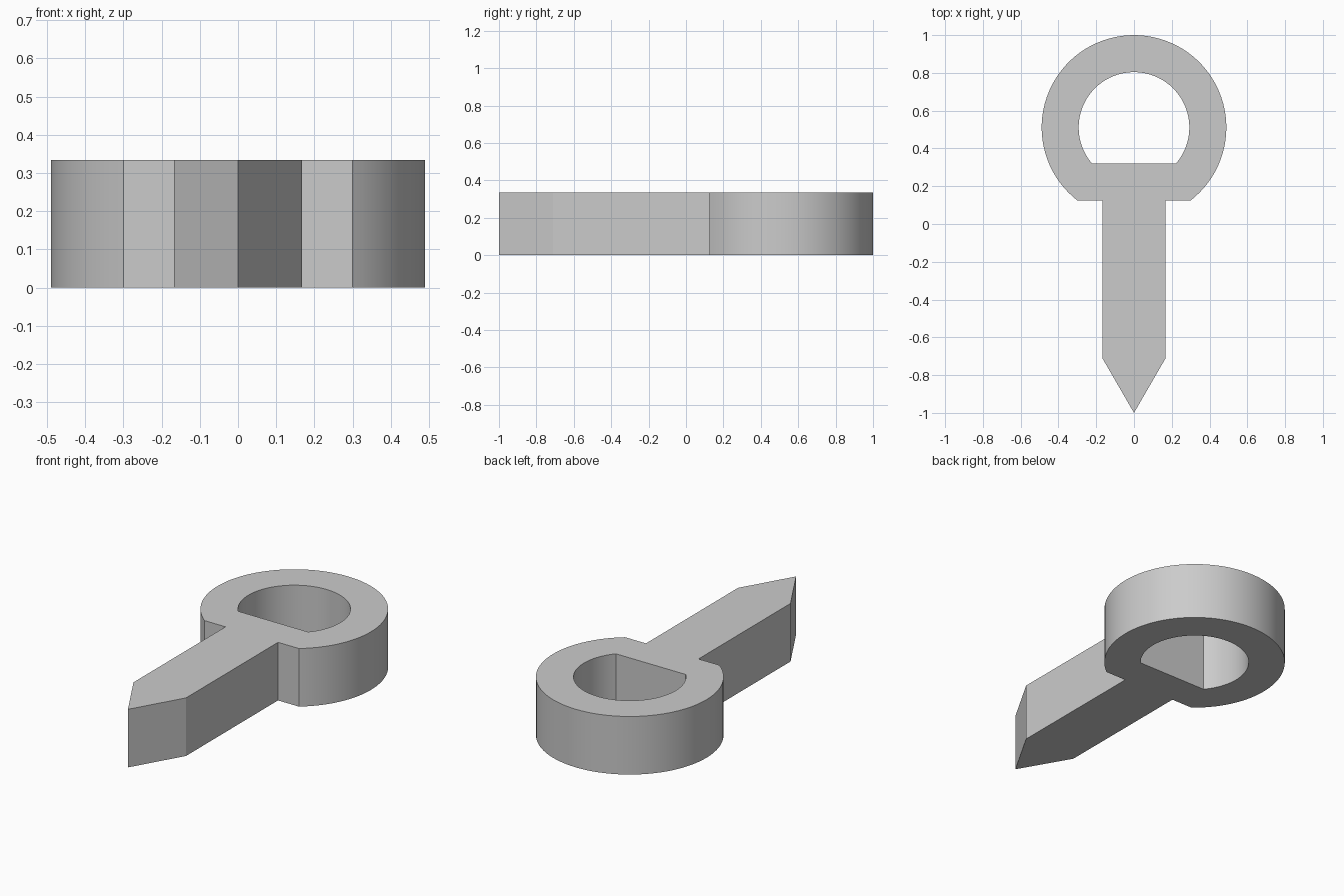
import bpy
import bmesh
from math import asin, pi, cos, sin, radians
from mathutils import Vector

cube = bpy.data.objects.get("Cube")
if cube:
    bpy.data.objects.remove(cube, do_unlink=True)

HEIGHT = 0.334
CENTRE_Y = 0.511
OUTER_R, INNER_R = 0.489, 0.293
OUTER_FLAT, INNER_FLAT = 0.125, 0.32
SHANK_HALF, SHOULDER_Y, TIP_Y = 0.167, -0.711, -1.0
STEPS = 72

bm = bmesh.new()


def point(x, y):
    return bm.verts.new((x, y, 0))


def cut_circle(radius, flat_y):
    """Arc running from the right end of the flat over the top to the left end."""
    start = asin((flat_y - CENTRE_Y) / radius)
    sweep = pi - 2 * start
    angles = [start + sweep * i / STEPS for i in range(STEPS + 1)]
    return [point(radius * cos(a), CENTRE_Y + radius * sin(a)) for a in angles]


# Ring with a flattened front
outer = cut_circle(OUTER_R, OUTER_FLAT)
inner = cut_circle(INNER_R, INNER_FLAT)
for i in range(STEPS):
    bm.faces.new((outer[i], outer[i + 1], inner[i + 1], inner[i]))

# Web, shank and pointed tip
root_l, root_r = point(-SHANK_HALF, OUTER_FLAT), point(SHANK_HALF, OUTER_FLAT)
end_l, end_r = point(-SHANK_HALF, SHOULDER_Y), point(SHANK_HALF, SHOULDER_Y)
bm.faces.new((inner[-1], outer[-1], root_l, root_r, outer[0], inner[0]))
bm.faces.new((root_l, end_l, end_r, root_r))
bm.faces.new((end_l, point(0, TIP_Y), end_r))

# Thicken the flat outline
result = bmesh.ops.extrude_face_region(bm, geom=bm.faces[:])
top = [g for g in result["geom"] if isinstance(g, bmesh.types.BMVert)]
bmesh.ops.translate(bm, verts=top, vec=Vector((0, 0, HEIGHT)))
bmesh.ops.recalc_face_normals(bm, faces=bm.faces[:])

mesh = bpy.data.meshes.new("ring_pin")
bm.to_mesh(mesh)
bm.free()
pin = bpy.data.objects.new("ring_pin", mesh)
bpy.context.collection.objects.link(pin)

# Plain grey material
grey = bpy.data.materials.new("plain grey")
grey.use_nodes = True
colour = (0.6, 0.6, 0.6, 1)
grey.diffuse_color = colour
grey.node_tree.nodes["Principled BSDF"].inputs["Base Color"].default_value = colour
mesh.materials.append(grey)

bpy.ops.object.select_all(action="DESELECT")
pin.select_set(True)
bpy.context.view_layer.objects.active = pin
bpy.ops.object.shade_smooth_by_angle(angle=radians(30))
